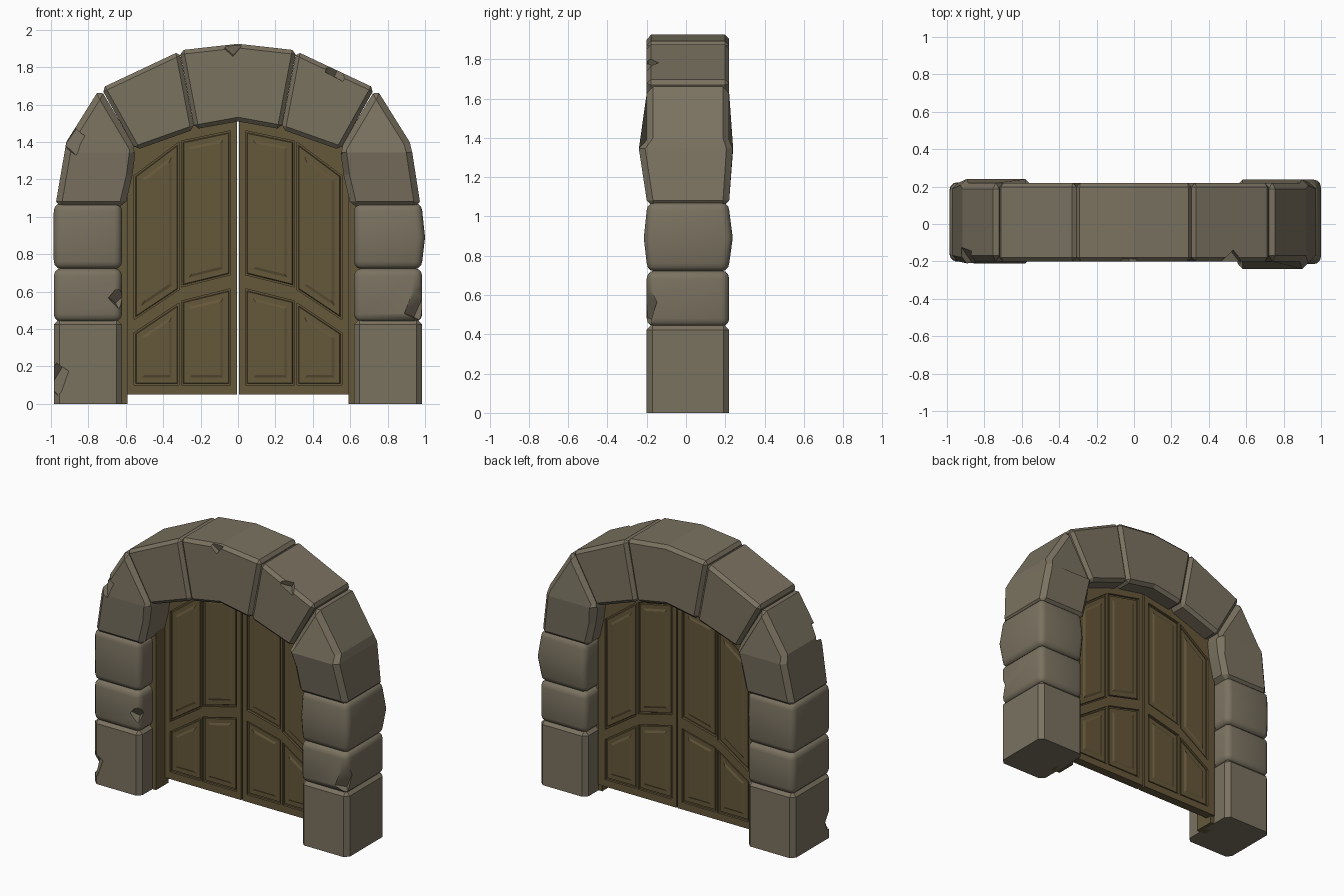
import bpy, bmesh
from math import radians
from mathutils import Matrix, Euler

if "Cube" in bpy.data.objects:
    bpy.data.objects.remove(bpy.data.objects["Cube"])


def material(name, rgb):
    m = bpy.data.materials.new(name)
    m.diffuse_color = (*rgb, 1)
    m.use_nodes = True
    m.node_tree.nodes["Principled BSDF"].inputs["Base Color"].default_value = m.diffuse_color
    return m


STONE = material("stone", (0.195, 0.168, 0.118))
WOOD = material("wood", (0.13, 0.095, 0.042))


def finish(bm, name, mat):
    bmesh.ops.recalc_face_normals(bm, faces=bm.faces)
    me = bpy.data.meshes.new(name)
    bm.to_mesh(me)
    bm.free()
    ob = bpy.data.objects.new(name, me)
    bpy.context.collection.objects.link(ob)
    if mat:
        me.materials.append(mat)
    return ob


def prism(bm, profile, y0, y1):
    """Extrude an xz profile along y; returns the front and back caps."""
    a = [bm.verts.new((x, y0, z)) for x, z in profile]
    b = [bm.verts.new((x, y1, z)) for x, z in profile]
    n = len(a)
    faces = [bm.faces.new(a), bm.faces.new(b[::-1])]
    for i in range(n):
        j = (i + 1) % n
        faces.append(bm.faces.new((a[i], b[i], b[j], a[j])))
    bmesh.ops.recalc_face_normals(bm, faces=faces)
    return faces[:2]


def mirror(profile, s):
    return [(x * s, z) for x, z in profile]


def rect(x0, x1, z0, z1):
    return [(x0, z0), (x1, z0), (x1, z1), (x0, z1)]


def stone(name, profile, bevel=0.025, seg=1, mid=None, bulge=(0, 0, 0)):
    """Bevelled block; optional belt at height mid swells (front, back, outward)."""
    bm = bmesh.new()
    prism(bm, profile, -0.2, 0.22)
    edges = [e for e in bm.edges if e.calc_face_angle(0) > 0.6
             and max(v.co.z for v in e.verts) > 0.001]
    bmesh.ops.bevel(bm, geom=edges, offset=bevel, segments=seg, profile=0.5,
                    affect='EDGES', clamp_overlap=True)
    if mid:
        geom = bm.verts[:] + bm.edges[:] + bm.faces[:]
        bmesh.ops.bisect_plane(bm, geom=geom, plane_co=(0, 0, mid), plane_no=(0, 0, 1))
        for v in bm.verts:
            if abs(v.co.z - mid) < 1e-4:
                v.co.y += -bulge[0] if v.co.y < 0 else bulge[1]
                if abs(v.co.x) > 0.8:
                    v.co.x += bulge[2] if v.co.x > 0 else -bulge[2]
    return finish(bm, name, STONE)


def chip(ob, loc, size, rot):
    """Knock a pointed notch out of a stone."""
    bm = bmesh.new()
    m = Matrix.Translation(loc) @ Euler([radians(r) for r in rot]).to_matrix().to_4x4()
    bmesh.ops.create_cube(bm, size=1, matrix=m @ Matrix.Diagonal((*size, 1)))
    cutter = finish(bm, "chip_cutter", None)
    cutter.hide_render = True
    mod = ob.modifiers.new("chip", 'BOOLEAN')
    mod.object, mod.operation, mod.solver = cutter, 'DIFFERENCE', 'EXACT'
    bpy.context.view_layer.objects.active = ob
    bpy.ops.object.modifier_apply(modifier=mod.name)
    bpy.data.objects.remove(cutter)


# Stone pillars and arch, left and right (neighbouring stones share joint lines)
SPRINGER = [(0.605, 1.05), (0.978, 1.05), (0.918, 1.4), (0.738, 1.688), (0.546, 1.365), (0.565, 1.22)]
VOUSSOIR = [(0.232, 1.468), (0.546, 1.357), (0.731, 1.688), (0.312, 1.885)]
S = {}
for side, s in (("left", -1), ("right", 1)):
    r = s > 0
    S[side, "base"] = stone(side + "_base_stone", mirror(rect(0.62, 0.985, 0, 0.453), s), 0.03)
    S[side, "low"] = stone(side + "_lower_stone", mirror(rect(0.62, 0.985, 0.438, 0.725), s), 0.042, 3)
    S[side, "mid"] = stone(side + "_upper_stone", mirror(rect(0.62, 0.985, 0.72, 1.073), s), 0.042, 3,
                           0.89, (0.015, 0.018, 0.015) if r else (0, 0.003, 0.002))
    S[side, "spring"] = stone(side + "_springer", mirror(SPRINGER, s), 0.032, 1, 1.345,
                              (0.04, 0.018, 0.004) if r else (0.01, 0.02, 0))
    S[side, "arch"] = stone(side + "_arch_stone", mirror(VOUSSOIR, s), 0.022)
S["key"] = stone("keystone", [(-0.232, 1.468), (0, 1.51), (0.232, 1.468),
                              (0.312, 1.89), (0, 1.925), (-0.312, 1.89)], 0.022)

# Chipped edges
chip(S["left", "base"], (-0.99, -0.21, 0.14), (0.12, 0.1, 0.14), (30, 15, 40))
chip(S["left", "low"], (-0.64, -0.2, 0.56), (0.07, 0.07, 0.07), (40, 30, 45))
chip(S["left", "spring"], (-0.9, -0.21, 1.42), (0.11, 0.12, 0.11), (30, 20, 45))
chip(S["right", "low"], (0.98, -0.21, 0.54), (0.08, 0.1, 0.18), (20, 15, 45))
chip(S["right", "arch"], (0.53, -0.2, 1.78), (0.08, 0.09, 0.07), (20, 20, 45))
chip(S["key"], (-0.02, -0.21, 1.91), (0.06, 0.05, 0.09), (20, 40, 10))

# Smooth only the rounded blocks
bpy.ops.object.select_all(action='DESELECT')
for key, ob in S.items():
    if key[1] in ("low", "mid"):
        ob.select_set(True)
        bpy.context.view_layer.objects.active = ob
bpy.ops.object.shade_smooth_by_angle(angle=radians(32))

# Door leaf columns: x0, x1, then (at x0, at x1) heights of
# low panel top, high panel bottom, high panel top, leaf top
COLUMNS = [
    (0.04, 0.302, (0.615, 0.55), (0.69, 0.625), (1.46, 1.405), (1.54, 1.51)),
    (0.315, 0.555, (0.54, 0.38), (0.61, 0.45), (1.40, 1.22), (1.50, 1.38)),
]
Y0, Y1 = 0.04, 0.10


def raised_panel(bm, profile):
    """Sunk groove, bead and raised field on both faces."""
    caps = prism(bm, profile, Y0 + 0.016, Y1 - 0.016)
    for thickness, depth in ((0.008, 0), (0.004, 0.008), (0.028, 0), (0.014, 0.006)):
        bmesh.ops.inset_individual(bm, faces=caps, thickness=thickness, depth=depth,
                                   use_even_offset=True)


for side, s in (("left", -1), ("right", 1)):
    frame, panels = bmesh.new(), bmesh.new()
    # stiles
    for p in ([(0.005, 0.05), (0.04, 0.05), (0.04, 1.54), (0.005, 1.54)],
              [(0.302, 0.05), (0.315, 0.05), (0.315, 1.50), (0.302, 1.51)],
              [(0.555, 0.05), (0.61, 0.05), (0.61, 1.34), (0.555, 1.38)]):
        prism(frame, mirror(p, s), Y0, Y1)
    # rails and panels
    for x0, x1, lo, hb, ht, top in COLUMNS:
        def quad(a, b):
            return mirror([(x0, a[0]), (x1, a[1]), (x1, b[1]), (x0, b[0])], s)
        for a, b in (((0.05, 0.05), (0.1, 0.1)), (lo, hb), (ht, top)):
            prism(frame, quad(a, b), Y0, Y1)
        for a, b in (((0.1, 0.1), lo), (hb, ht)):
            raised_panel(panels, quad(a, b))
    finish(frame, side + "_door_frame", WOOD)
    finish(panels, side + "_door_panels", WOOD)
    # jamb between door and pillar
    jamb = bmesh.new()
    prism(jamb, mirror(rect(0.592, 0.66, 0, 1.3), s), -0.06, 0.08)
    finish(jamb, side + "_door_jamb", WOOD)
